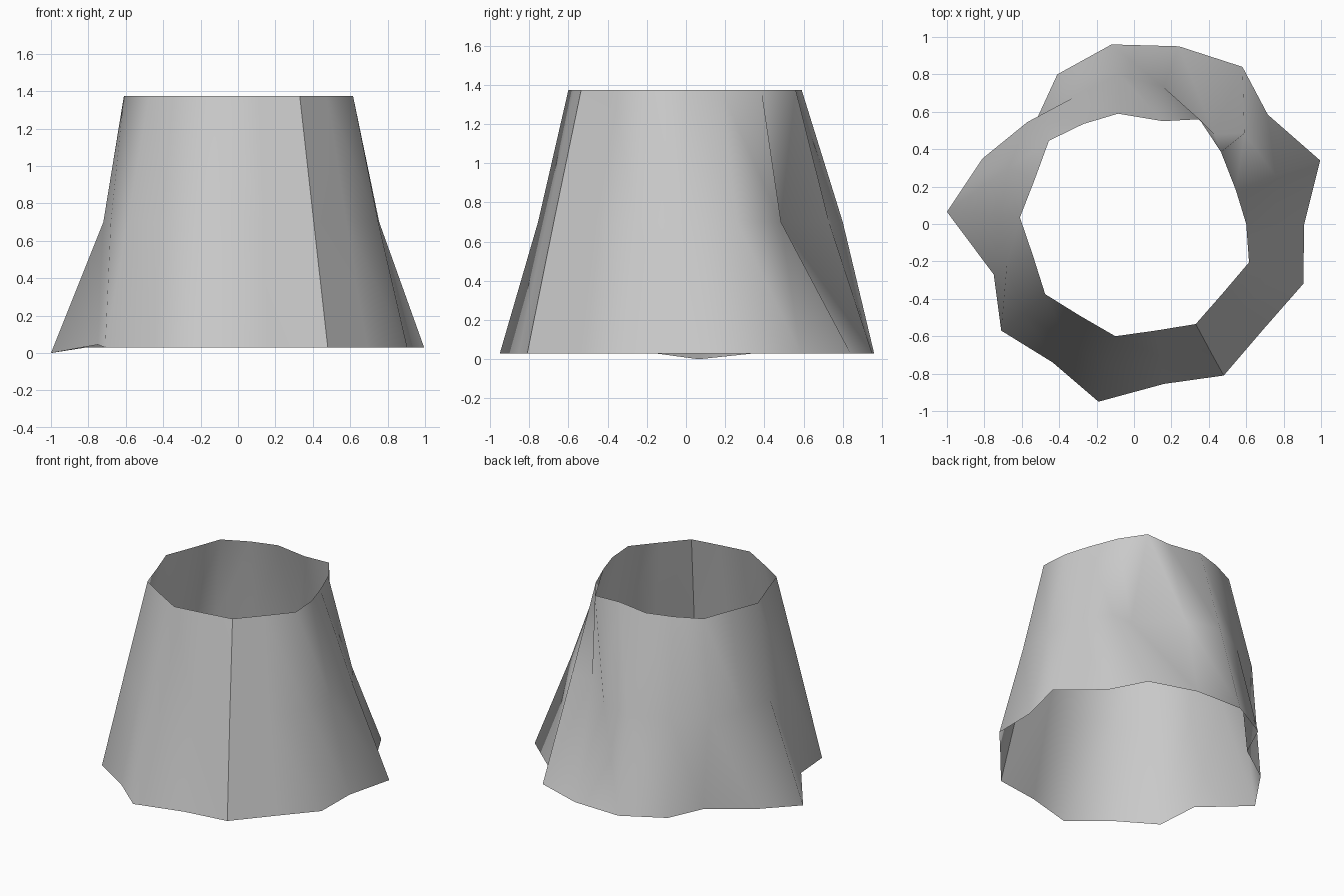
import bpy, bmesh

if "Cube" in bpy.data.objects:
    bpy.data.objects.remove(bpy.data.objects["Cube"])

# Ring outlines (x, y), counted clockwise from the front seam
TOP = [(.33, -.535), (.115, -.57), (-.10, -.60), (-.29, -.49), (-.475, -.375), (-.54, -.17),
       (-.61, .035), (-.53, .24), (-.455, .445), (-.27, .535), (-.085, .59), (.155, .55),
       (.35, .56), (.465, .385), (.545, .18), (.60, 0), (.615, -.205), (.475, -.37)]
MIDDLE = [(.405, -.675), (.14, -.71), (-.145, -.755), (-.36, -.63), (-.59, -.48), (-.68, -.22),
          (-.72, .05), (-.67, .30), (-.57, .545), (-.335, .67), (-.08, .80), (.16, .73),
          (.43, .48), (.59, .485), (.755, .26), (.755, 0), (.75, -.26), (.58, -.47)]
HEM = [(.48, -.81), (.16, -.855), (-.19, -.95), (-.435, -.74), (-.71, -.57), (-.75, -.27),
       (-1, .065), (-.81, .35), (-.525, .55), (-.41, .80), (-.12, .96), (.24, .95),
       (.58, .84), (.715, .585), (.995, .34), (.91, 0), (.905, -.32), (.69, -.565)]
HEM_LIFT = {5: .045, 6: 0}  # dipped corner and its neighbour

bm = bmesh.new()
n = len(TOP)
rings = [
    [bm.verts.new((x, y, 1.375)) for x, y in TOP],
    [bm.verts.new((x, y, .70)) for x, y in MIDDLE],
    [bm.verts.new((x, y, HEM_LIFT.get(i, .03))) for i, (x, y) in enumerate(HEM)],
]

# Skin the open cloth tube with triangles, ring to ring
for upper, lower in zip(rings, rings[1:]):
    for i in range(n):
        j = (i + 1) % n
        bm.faces.new((lower[i], upper[i], upper[j]))
        bm.faces.new((lower[i], upper[j], lower[j]))
for f in bm.faces:
    f.smooth = True
bmesh.ops.recalc_face_normals(bm, faces=bm.faces)
if sum(f.normal.dot(f.calc_center_median()) for f in bm.faces) < 0:
    bmesh.ops.reverse_faces(bm, faces=bm.faces)

# Sharp seam down the front
for upper, lower in zip(rings, rings[1:]):
    bm.edges.get((upper[0], lower[0])).smooth = False

mesh = bpy.data.meshes.new("flared_skirt")
bm.to_mesh(mesh)
bm.free()
skirt = bpy.data.objects.new("flared_skirt", mesh)
bpy.context.collection.objects.link(skirt)

# Plain grey cloth
grey = bpy.data.materials.new("light_grey")
grey.diffuse_color = (.6, .6, .6, 1)
grey.use_nodes = True
grey.node_tree.nodes["Principled BSDF"].inputs["Base Color"].default_value = grey.diffuse_color
mesh.materials.append(grey)
